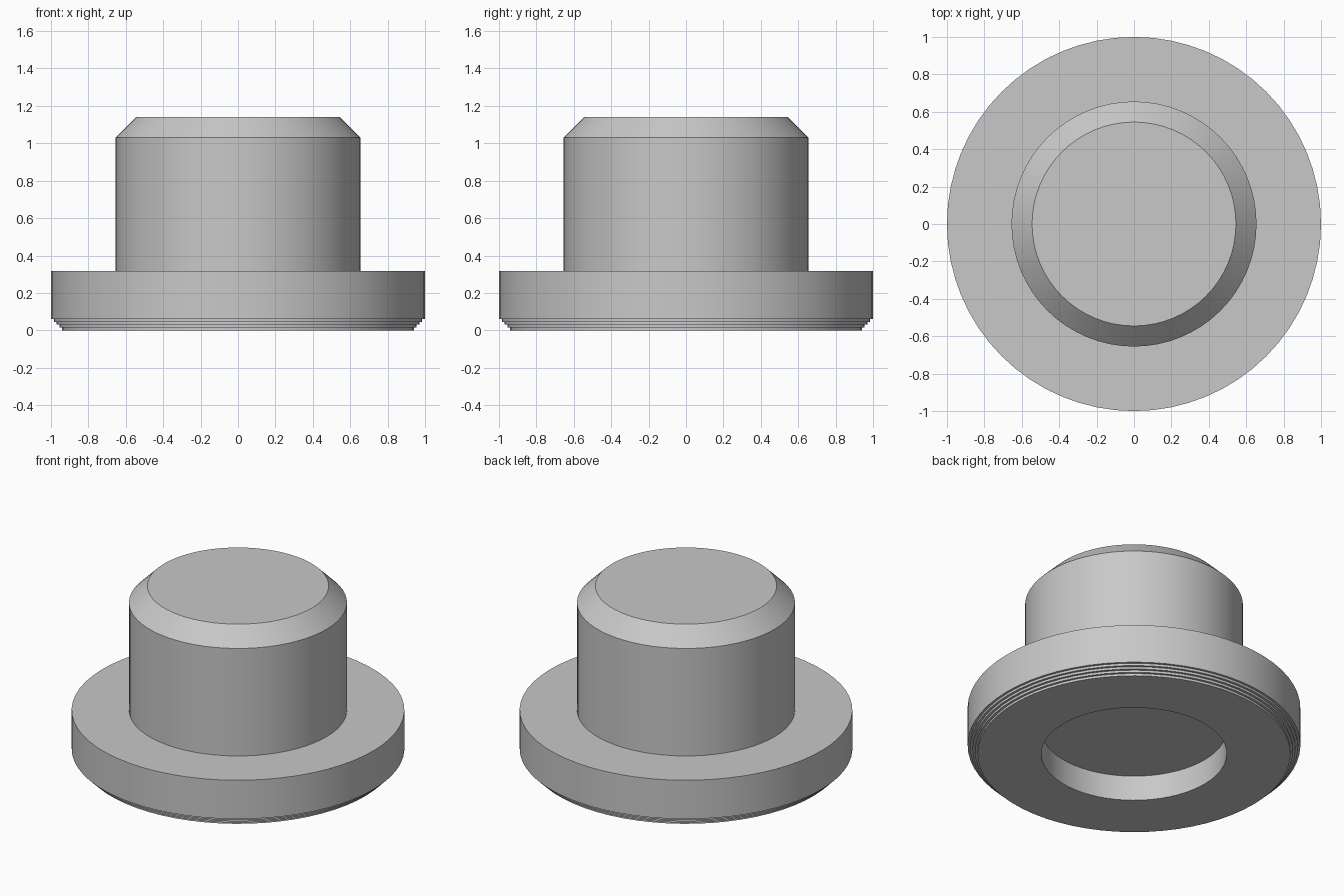
import bpy, bmesh, math

cube = bpy.data.objects.get("Cube")
if cube:
    bpy.data.objects.remove(cube, do_unlink=True)

SEGMENTS = 64
STEPS = 4
STEP = 0.015

# Plain grey metal
grey = bpy.data.materials.new("plain grey")
grey.use_nodes = True
colour = (0.58, 0.58, 0.58, 1)
grey.diffuse_color = colour
grey.node_tree.nodes["Principled BSDF"].inputs["Base Color"].default_value = colour


def lathe(name, profile):
    """Turn a (radius, height) profile around the z axis."""
    bm = bmesh.new()
    verts = [bm.verts.new((r, 0, z)) for r, z in profile]
    edges = [bm.edges.new(pair) for pair in zip(verts, verts[1:])]
    bmesh.ops.spin(bm, geom=verts + edges, cent=(0, 0, 0), axis=(0, 0, 1),
                   angle=math.tau, steps=SEGMENTS)
    bmesh.ops.remove_doubles(bm, verts=bm.verts, dist=0.0005)
    bmesh.ops.recalc_face_normals(bm, faces=bm.faces)
    mesh = bpy.data.meshes.new(name)
    bm.to_mesh(mesh)
    bm.free()
    mesh.materials.append(grey)
    obj = bpy.data.objects.new(name, mesh)
    bpy.context.collection.objects.link(obj)
    bpy.ops.object.select_all(action='DESELECT')
    obj.select_set(True)
    bpy.context.view_layer.objects.active = obj
    bpy.ops.object.shade_smooth_by_angle(angle=math.radians(25))
    return obj


# Round recess in the underside
recess = [(0, 0.167), (0.557, 0.167), (0.557, 0)]

# Stepped lower edge of the flange
stairs = []
for i in range(STEPS):
    radius = 1 - (STEPS - i) * STEP
    stairs += [(radius, i * STEP), (radius, (i + 1) * STEP)]

# Flange rim and top, then the upright plug with its chamfered end
rim = [(1, STEPS * STEP), (1, 0.317)]
plug = [(0.655, 0.317), (0.655, 1.03), (0.545, 1.14), (0, 1.14)]

lathe("flanged_plug", recess + stairs + rim + plug)
